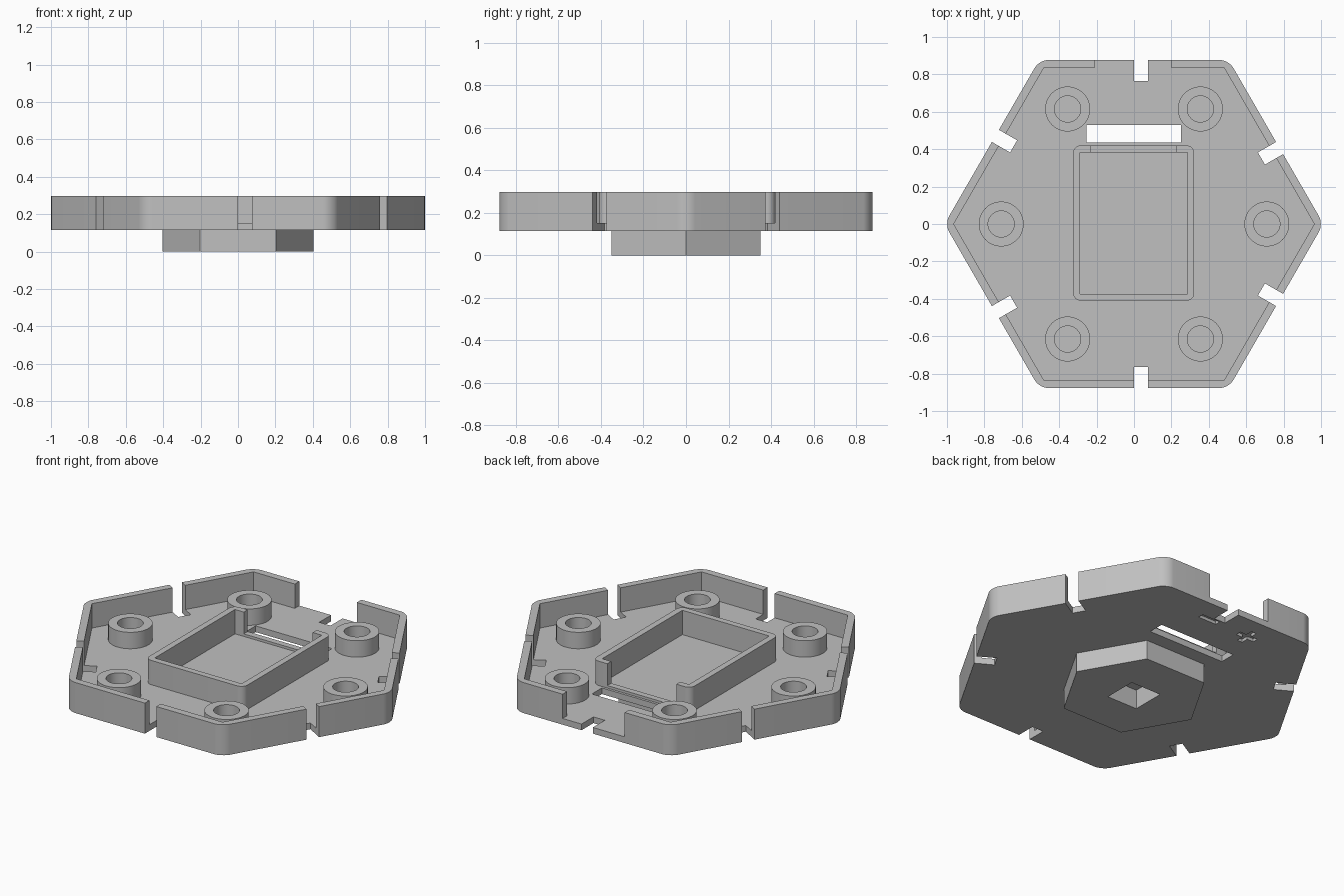
import bpy, bmesh, math
from mathutils import Matrix

if "Cube" in bpy.data.objects:
    bpy.data.objects.remove(bpy.data.objects["Cube"])

GREY = bpy.data.materials.new("matte_grey")
GREY.use_nodes = True
COLOUR = (0.53, 0.53, 0.53, 1)
GREY.diffuse_color = COLOUR
GREY.node_tree.nodes["Principled BSDF"].inputs["Base Color"].default_value = COLOUR

BASE, FLOOR, TOP = 0.115, 0.152, 0.297


def prism(name, points, z0, z1, bevel=0.0):
    """Extrude an outline upward, optionally rounding its upright edges."""
    bm = bmesh.new()
    face = bm.faces.new([bm.verts.new((x, y, z0)) for x, y in points])
    new = bmesh.ops.extrude_face_region(bm, geom=[face])["geom"]
    bmesh.ops.translate(bm, vec=(0, 0, z1 - z0),
                        verts=[v for v in new if isinstance(v, bmesh.types.BMVert)])
    bmesh.ops.recalc_face_normals(bm, faces=bm.faces)
    if bevel:
        upright = [e for e in bm.edges
                   if abs(e.verts[0].co.z - e.verts[1].co.z) > 1e-4]
        bmesh.ops.bevel(bm, geom=upright, offset=bevel, segments=8,
                        profile=0.5, affect='EDGES')
    mesh = bpy.data.meshes.new(name)
    bm.to_mesh(mesh)
    bm.free()
    mesh.materials.append(GREY)
    ob = bpy.data.objects.new(name, mesh)
    bpy.context.collection.objects.link(ob)
    return ob


def polygon(radius, sides, cx=0, cy=0):
    return [(cx + radius * math.cos(math.tau * i / sides),
             cy + radius * math.sin(math.tau * i / sides)) for i in range(sides)]


def rect(x0, x1, y0, y1):
    return [(x0, y0), (x1, y0), (x1, y1), (x0, y1)]


def activate(ob):
    bpy.ops.object.select_all(action='DESELECT')
    ob.select_set(True)
    bpy.context.view_layer.objects.active = ob


def cut(ob, points, z0, z1, angle=0):
    """Subtract an extruded outline, turned about the centre."""
    tool = prism("cutter", points, z0, z1)
    tool.data.transform(Matrix.Rotation(angle, 4, 'Z'))
    tool.hide_render = True
    mod = ob.modifiers.new("cut", 'BOOLEAN')
    mod.operation, mod.solver, mod.object = 'DIFFERENCE', 'EXACT', tool
    activate(ob)
    bpy.ops.object.modifier_apply(modifier=mod.name)
    bpy.data.objects.remove(tool)


# Hexagonal tray with a raised rim
tray = prism("hexagonal_tray", polygon(1.013, 6), BASE, TOP, bevel=0.049)
cut(tray, polygon(0.964, 6), FLOOR, 0.5)

# Notches through the middle of every side
for turn in (0, 60, -60):
    for y0, y1 in ((0.765, 1.1), (-1.1, -0.765)):
        cut(tray, rect(0, 0.075, y0, y1), 0, 0.5, math.radians(turn))

# Back rim opening and cable slot
cut(tray, rect(-0.21, 0.2, 0.8, 1.1), FLOOR, 0.5)
cut(tray, rect(-0.255, 0.25, 0.435, 0.53), 0, 0.5)

# Shallow cross and bar recesses underneath
PLUS_X, PLUS_Y, ARM, HALF = -0.187, 0.725, 0.06, 0.017
cross = []
for k in range(4):
    c, s = math.cos(k * math.pi / 2), math.sin(k * math.pi / 2)
    for x, y in ((ARM, -HALF), (ARM, HALF), (HALF, HALF)):
        cross.append((PLUS_X + x * c - y * s, PLUS_Y + x * s + y * c))
cut(tray, cross, 0, BASE + 0.018)
cut(tray, rect(0.03, 0.15, 0.722, 0.756), 0, BASE + 0.018)

# Central holder with a low lip at the back
holder = prism("holder_wall", rect(-0.325, 0.322, -0.41, 0.42), FLOOR - 0.01, TOP, bevel=0.04)
cut(holder, rect(-0.288, 0.285, -0.373, 0.383), 0, 0.5)
cut(holder, rect(-0.23, 0.225, 0.36, 0.5), FLOOR + 0.015, 0.5)

# Six round bosses with blind holes
bosses = []
for i, (x, y) in enumerate(polygon(0.71, 6)):
    boss = prism(f"boss_{i + 1}", polygon(0.12, 48, x, y), FLOOR - 0.01, 0.25)
    cut(boss, polygon(0.07, 48, x, y), 0, 0.5)
    bosses.append(boss)

# Hexagonal foot with a square socket
foot = prism("hexagonal_foot", polygon(0.404, 6), 0, BASE + 0.012)
cut(foot, rect(-0.1, 0.1, -0.1, 0.1), -0.1, BASE)

for part in [tray, holder, foot] + bosses:
    activate(part)
    bpy.ops.object.shade_smooth_by_angle(angle=math.radians(25))
